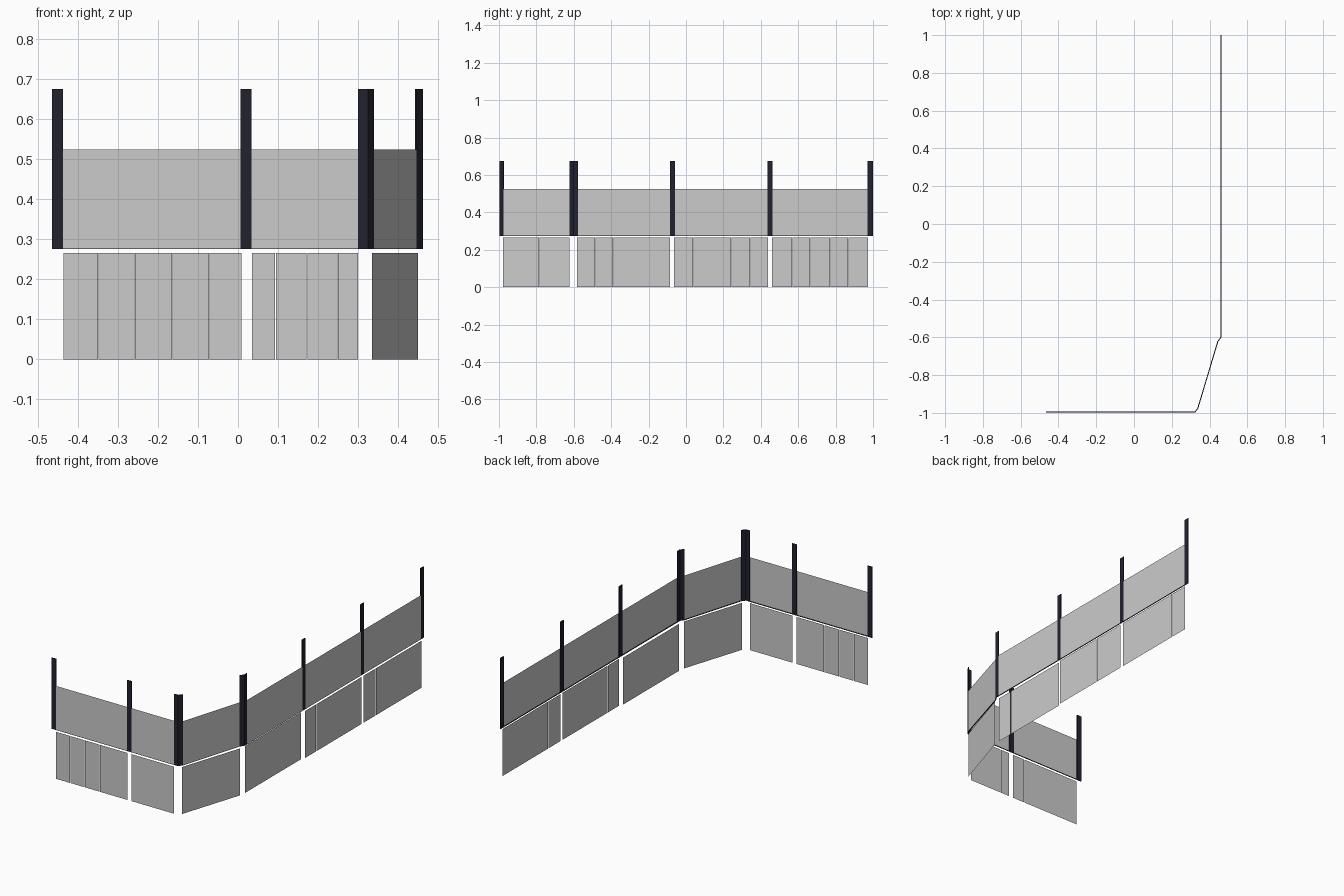
import bpy
from mathutils import Vector

if "Cube" in bpy.data.objects:
    bpy.data.objects.remove(bpy.data.objects["Cube"])


def material(name, rgb):
    m = bpy.data.materials.new(name)
    m.diffuse_color = (*rgb, 1)
    m.use_nodes = True
    m.node_tree.nodes["Principled BSDF"].inputs["Base Color"].default_value = m.diffuse_color
    return m


GREY = material("pale grey", (0.60, 0.60, 0.60))
NAVY = material("dark navy", (0.015, 0.016, 0.028))


def sheet(name, path, z0, z1, mat, depth=0.0):
    """Upright sheet along a plan path; an optional depth thickens it inward."""
    verts = [(x, y, z) for x, y in path for z in (z0, z1)]
    faces = [(2 * i, 2 * i + 2, 2 * i + 3, 2 * i + 1) for i in range(len(path) - 1)]
    me = bpy.data.meshes.new(name)
    me.from_pydata(verts, [], faces)
    me.materials.append(mat)
    ob = bpy.data.objects.new(name, me)
    bpy.context.collection.objects.link(ob)
    if depth:
        mod = ob.modifiers.new("thickness", "SOLIDIFY")
        mod.thickness = depth
        mod.offset = -1
    return ob


F, R = -0.998, 0.462          # plan lines of the front and right walls
POST, RAIL, TOP, LOW = 0.675, 0.275, 0.524, 0.265

# Posts, with two folded around the corners
posts = [
    [(-0.465, F), (-0.437, F)],
    [(0.006, F), (0.034, F)],
    [(0.300, F), (0.324, F), (0.340, -0.977)],
    [(0.446, -0.623), (R, -0.602), (R, -0.578)],
    [(R, -0.086), (R, -0.060)],
    [(R, 0.436), (R, 0.463)],
    [(R, 0.971), (R, 1.0)],
]
for p in posts:
    sheet("post", p, RAIL, POST, NAVY, 0.005)

# Upper panels between neighbouring posts, each on a thin dark sill
for a, b in zip(posts, posts[1:]):
    span = [a[-1], b[0]]
    sheet("upper_panel", span, RAIL + 0.002, TOP, GREY)
    sheet("sill", span, RAIL, RAIL + 0.002, NAVY, 0.005)


# Lower panels: each bay is split at the given distances along its wall
def bay(start, end, cuts):
    a, b = Vector(start), Vector(end)
    stops = [0] + cuts + [1]
    for s, t in zip(stops, stops[1:]):
        g0 = 0.002 / (b - a).length if s else 0
        sheet("lower_panel", [a.lerp(b, s + g0), a.lerp(b, t)], 0, LOW, GREY)


def wall_bay(edges, place):
    lo, hi = edges[0], edges[-1]
    bay(place(lo), place(hi), [(e - lo) / (hi - lo) for e in edges[1:-1]])


def front(x):
    return (x, F)


def right(y):
    return (R, y)


wall_bay([-0.436, -0.35, -0.259, -0.165, -0.073, 0.009], front)
wall_bay([0.035, 0.093, 0.171, 0.248, 0.300], front)
bay((0.335, -0.978), (0.449, -0.622), [0.54])
wall_bay([-0.583, -0.487, -0.39, -0.085], lambda y: (0.453, y))
wall_bay([-0.064, 0.037, 0.24, 0.342, 0.439], right)
wall_bay([0.46, 0.567, 0.663, 0.77, 0.867, 0.974], right)
